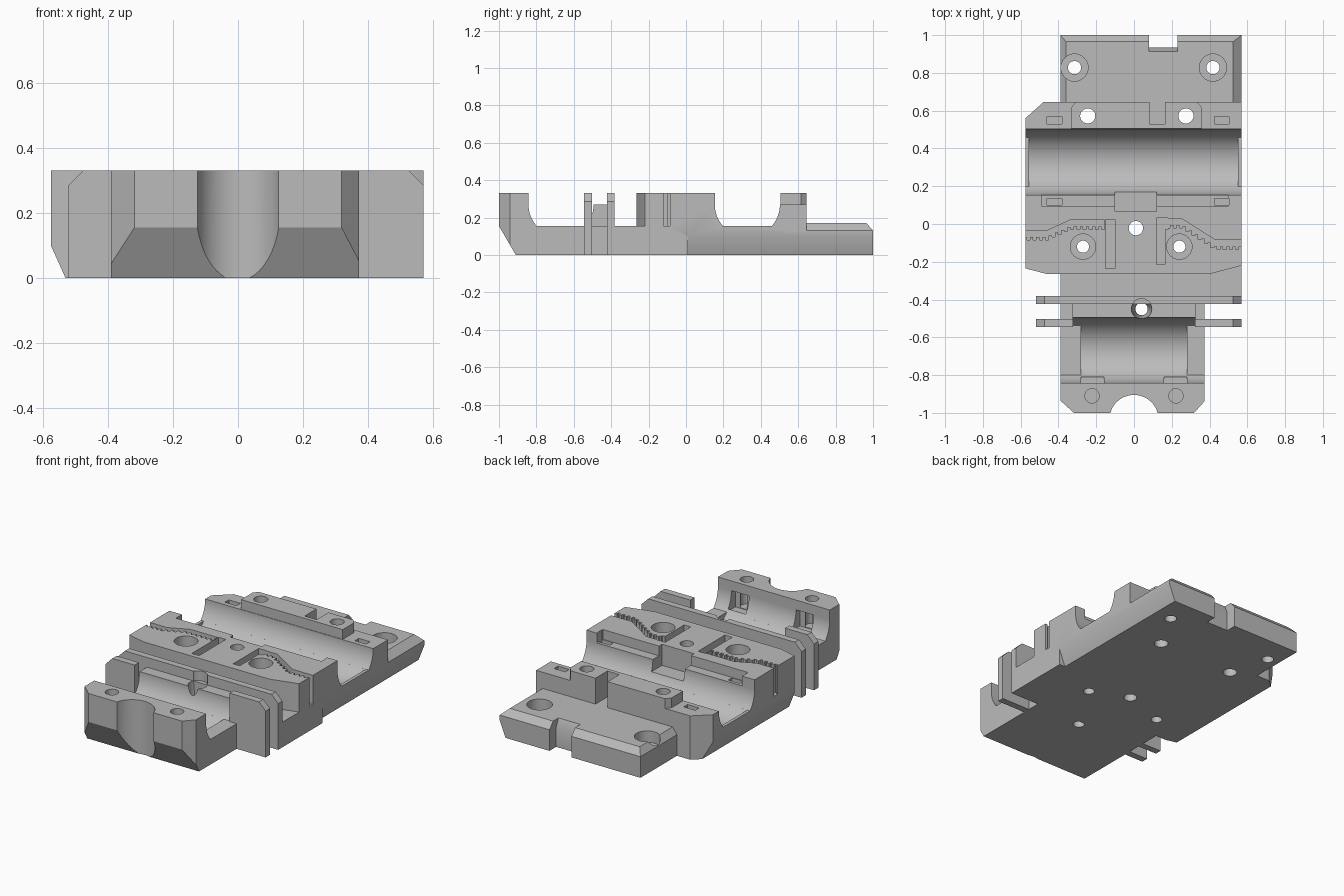
import bpy, bmesh, math

if "Cube" in bpy.data.objects:
    bpy.data.objects.remove(bpy.data.objects["Cube"])

grey = bpy.data.materials.new("plain_grey")
grey.diffuse_color = (0.5, 0.5, 0.5, 1)
grey.use_nodes = True
grey.node_tree.nodes["Principled BSDF"].inputs["Base Color"].default_value = grey.diffuse_color


def make(name, bm):
    bmesh.ops.recalc_face_normals(bm, faces=bm.faces)
    me = bpy.data.meshes.new(name)
    bm.to_mesh(me)
    bm.free()
    me.materials.append(grey)
    ob = bpy.data.objects.new(name, me)
    bpy.context.collection.objects.link(ob)
    return ob


def prism(name, pts, a, b, axis="z", top=None):
    """Outline extruded from a to b; axis x takes (y, z), y takes (x, z)."""
    def place(p, t):
        return {"z": (p[0], p[1], t), "x": (t, p[0], p[1]), "y": (p[0], t, p[1])}[axis]
    bm = bmesh.new()
    lo = [bm.verts.new(place(p, a)) for p in pts]
    hi = [bm.verts.new(place(p, b)) for p in (top or pts)]
    bm.faces.new(lo)
    bm.faces.new(hi)
    n = len(pts)
    for i in range(n):
        j = (i + 1) % n
        bm.faces.new((lo[i], lo[j], hi[j], hi[i]))
    return make(name, bm)


def box(name, x0, x1, y0, y1, z0, z1):
    return prism(name, [(x0, y0), (x1, y0), (x1, y1), (x0, y1)], z0, z1)


def ring(x, y, r, n=32):
    return [(x + r * math.cos(2 * math.pi * i / n), y + r * math.sin(2 * math.pi * i / n))
            for i in range(n)]


def hole(x, y, r, z0=-0.1, z1=0.5, r_top=None):
    return prism("hole", ring(x, y, r), z0, z1, top=ring(x, y, r_top or r))


def combine(body, parts, op):
    for p in parts:
        m = body.modifiers.new("b", 'BOOLEAN')
        m.operation, m.solver, m.object = op, 'EXACT', p
        p.hide_render = True
    dg = bpy.context.evaluated_depsgraph_get()
    me = bpy.data.meshes.new_from_object(body.evaluated_get(dg))
    body.modifiers.clear()
    body.data = me
    for p in parts:
        bpy.data.objects.remove(p)


def channel(yc, x0, x1, floor):
    """Rounded bearing trough along x; floor flattens the bottom."""
    r, zc = 0.174, 0.27
    a0 = math.asin(min(1, (zc - floor) / r))
    pts = [(yc - r, 0.5), (yc - r, zc)]
    n = 20
    left = [(yc - r * math.cos(a0 * i / n), zc - r * math.sin(a0 * i / n)) for i in range(1, n + 1)]
    right = [(2 * yc - y, z) for y, z in reversed(left)]
    if a0 > 1.57:
        right = right[1:]
    return prism("channel", pts + left + right + [(yc + r, zc), (yc + r, 0.5)], x0, x1, "x")


def belt_slot(path, pitch=0.033):
    """Slot with one toothed side following a path."""
    def at(x):
        for (xa, ya), (xb, yb) in zip(path, path[1:]):
            if xa <= x <= xb:
                return ya + (yb - ya) * (x - xa) / (xb - xa)
        return path[-1][1]
    low, x, k = [], path[0][0], 0
    while x < path[-1][0] - 0.001:
        x2 = min(x + pitch / 2, path[-1][0])
        y = at((x + x2) / 2) - (0.034 if k % 2 else 0.05)
        low += [(x, y), (x2, y)]
        x, k = x2, k + 1
    return prism("belt_slot", low + list(reversed(path)), 0.155, 0.5)


# front base and front block with cut corners, sloped nose and trough
front = [(-0.39, -0.935), (-0.318, -1), (0.318, -1), (0.372, -0.94)]
body = prism("carriage_body", front + [(0.372, -0.2), (-0.39, -0.2)], 0, 0.155)
combine(body, [prism("front_block", front + [(0.372, -0.79), (-0.39, -0.79)], 0, 0.33)], 'UNION')
combine(body, [
    box("bridge", -0.325, 0.325, -0.55, -0.4, 0.05, 0.27),
    box("right_base", 0.3, 0.57, -0.4, -0.1, 0, 0.155)], 'UNION')
cuts = [channel(-0.668, -0.7, 0.7, 0.155), channel(-0.668, -0.28, 0.28, 0.096),
        prism("nose_slope", [(-1.1, 0.327), (-0.852, -0.1), (-1.1, -0.1)], -0.7, 0.7, "x"),
        prism("nose_scoop", ring(0, -1.035, 0.13, 48), -0.1, 0.5),
        hole(0.04, -0.45, 0.025, -0.1, 0.28, 0.055)]
for s in (-1, 1):
    cuts.append(hole(0.222 * s, -0.91, 0.038, 0.16))
    cuts.append(box("tie_recess", 0.22 * s - 0.06, 0.22 * s + 0.06, -0.88, -0.81, 0.156, 0.27))
combine(body, cuts, 'DIFFERENCE')

# guide flanges with clipped upper corners
def flange(x0, x1, y0, y1):
    pts = [(x0, 0), (x1, 0)]
    pts += [(x1, 0.285), (x1 - 0.045, 0.33)] if x1 > 0.5 else [(x1, 0.33)]
    pts += [(x0 + 0.045, 0.33), (x0, 0.285)] if x0 < -0.5 else [(x0, 0.33)]
    return prism("flange", pts, y0, y1, "y")

combine(body, [flange(-0.52, 0.57, -0.423, -0.382), flange(-0.52, -0.323, -0.545, -0.503),
               flange(0.323, 0.57, -0.545, -0.503)], 'UNION')
combine(body, [hole(0.04, -0.45, 0.055, 0.27)], 'DIFFERENCE')

# wide centre body, middle block, raised rear wall and rear plate
nose = [(-0.575, -0.235), (-0.46, -0.265), (0.40, -0.265), (0.57, -0.22)]
wide = prism("wide_body", nose + [(0.57, 0.645), (-0.48, 0.645), (-0.575, 0.56)], 0, 0.27)
middle = prism("middle_block", nose + [(0.57, 0.2), (-0.575, 0.2)], 0.1, 0.33)
raised = prism("raised_wall", [(-0.333, 0.505), (0.36, 0.505), (0.36, 0.615), (0.335, 0.645),
                               (-0.31, 0.645), (-0.333, 0.615)], 0.1, 0.33)
plate = box("rear_plate", -0.39, 0.57, 0.6, 1, 0, 0.13)
bevel = prism("rear_bevel", [(-0.39, 0.6), (0.57, 0.6), (0.57, 1), (-0.39, 1)], 0.13, 0.17,
              top=[(-0.36, 0.6), (0.525, 0.6), (0.525, 0.965), (-0.36, 0.965)])
combine(wide, [middle], 'UNION')
combine(wide, [raised, plate, bevel], 'UNION')

# bearing trough, end lips and lower side chamfers
cuts = [channel(0.328, -0.7, 0.7, 0.155), channel(0.328, -0.555, 0.55, 0.096),
        prism("left_chamfer", [(-0.53, 0), (-0.485, -0.1), (-0.7, -0.1), (-0.7, 0.378)], -0.5, 0.8, "y"),
        prism("right_chamfer", [(0.53, 0), (0.49, -0.1), (0.7, -0.1), (0.7, 0.425)], 0.01, 1.2, "y")]

# belt slots and their end pockets
cuts += [belt_slot([(-0.6, -0.035), (-0.46, -0.035), (-0.34, 0.02), (-0.155, 0.02)]),
         belt_slot([(0.175, 0.03), (0.25, 0.03), (0.43, -0.085), (0.6, -0.085)])]
combine(wide, cuts, 'DIFFERENCE')
cuts = [box("pocket", -0.15, -0.10, -0.235, 0.025, 0.155, 0.5),
        box("pocket", 0.118, 0.18, -0.03, 0.033, 0.155, 0.5),
        box("pocket", 0.118, 0.163, -0.215, 0.0, 0.155, 0.5),
        # shelf and nut pocket beside the trough
        box("shelf", -0.49, 0.5, 0.095, 0.2, 0.27, 0.5)]
combine(wide, cuts, 'DIFFERENCE')
cuts = [box("nut_pocket", -0.10, 0.118, 0.065, 0.2, 0.2, 0.5),
        box("rear_notch", 0.083, 0.165, 0.53, 0.7, 0.17, 0.5),
        prism("plate_notch", [(0.9, 0.2), (0.935, 0.12), (0.935, -0.1), (1.1, -0.1), (1.1, 0.2)],
              0.08, 0.23, "x")]
# cable tie slots
for x0, x1 in ((-0.46, -0.382), (0.425, 0.502)):
    cuts += [box("tie_slot", x0, x1, 0.53, 0.568, 0.1, 0.5),
             box("tie_slot", x0, x1, 0.1, 0.135, 0.2, 0.5)]
# screw holes and counterbores
for x, y, r, bore, depth in ((-0.27, -0.12, 0.032, 0.067, 0.2), (0.24, -0.12, 0.032, 0.067, 0.2),
                             (0.01, -0.022, 0.038, 0, 0), (-0.245, 0.572, 0.04, 0, 0),
                             (0.275, 0.572, 0.04, 0, 0), (-0.315, 0.828, 0.035, 0.072, 0.1),
                             (0.418, 0.828, 0.035, 0.072, 0.1)):
    cuts.append(hole(x, y, r))
    if bore:
        cuts.append(hole(x, y, bore, depth))
combine(wide, cuts, 'DIFFERENCE')
combine(body, [wide], 'UNION')

bpy.ops.object.select_all(action='DESELECT')
body.select_set(True)
bpy.context.view_layer.objects.active = body
bpy.ops.object.shade_smooth_by_angle(angle=math.radians(25))
